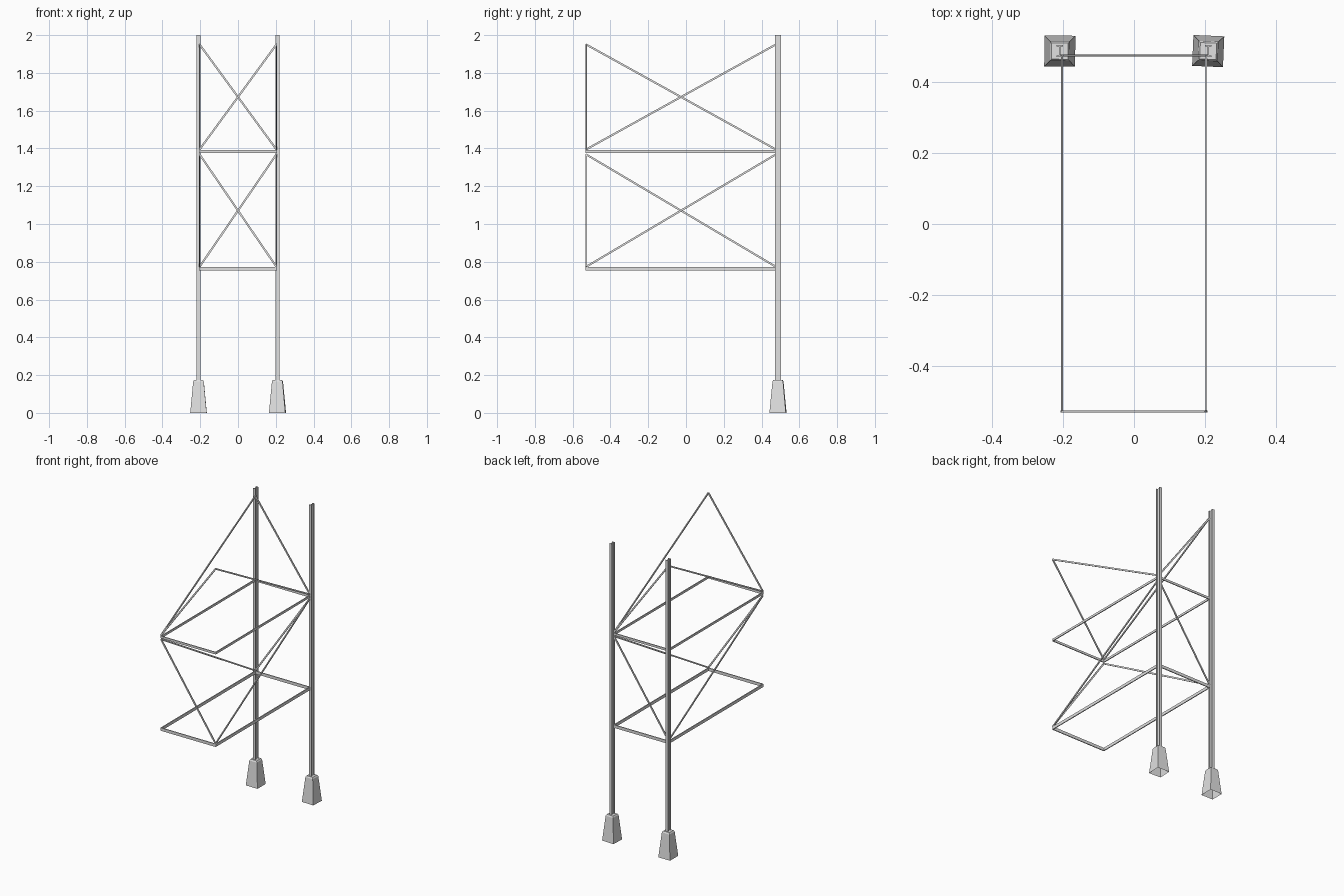
import bpy
import bmesh
import math
from mathutils import Vector, Matrix

cube = bpy.data.objects.get("Cube")
if cube:
    bpy.data.objects.remove(cube, do_unlink=True)

steel = bpy.data.materials.new("galvanised_grey")
steel.use_nodes = True
grey = (0.75, 0.75, 0.75, 1)
steel.diffuse_color = grey
steel.node_tree.nodes["Principled BSDF"].inputs["Base Color"].default_value = grey

X, FRONT, BACK = 0.203, -0.528, 0.475      # frame corners
LOW, MID, TOP = 0.763, 1.383, 1.95         # frame levels
POST_X, POST_Y = 0.209, 0.487


def add_object(name, bm):
    bmesh.ops.recalc_face_normals(bm, faces=bm.faces)
    mesh = bpy.data.meshes.new(name)
    bm.to_mesh(mesh)
    bm.free()
    mesh.materials.append(steel)
    obj = bpy.data.objects.new(name, mesh)
    bpy.context.collection.objects.link(obj)
    return obj


def add_bar(name, start, end, depth, thickness):
    """Flat bar between two points, its depth standing in the vertical plane."""
    a, b = Vector(start), Vector(end)
    along = (b - a).normalized()
    side = along.cross(Vector((0, 0, 1))).normalized()
    up = side.cross(along)
    frame = Matrix((along, side, up)).transposed().to_4x4()
    frame.translation = (a + b) / 2
    size = Matrix.Diagonal(((b - a).length, thickness, depth, 1))
    bm = bmesh.new()
    bmesh.ops.create_cube(bm, size=1, matrix=frame @ size)
    add_object(name, bm)


def add_post(name, x):
    """I-section column, web running front to back."""
    w, d, web, flange = 0.0095, 0.0165, 0.002, 0.004
    half = [(w, -d), (w, -d + flange), (web, -d + flange),
            (web, d - flange), (w, d - flange), (w, d)]
    outline = half + [(-px, py) for px, py in reversed(half)]
    bm = bmesh.new()
    face = bm.faces.new([bm.verts.new((x + px, POST_Y + py, 0.16)) for px, py in outline])
    top = bmesh.ops.extrude_face_region(bm, geom=[face])["geom"]
    bmesh.ops.translate(bm, vec=(0, 0, 2 - 0.16),
                        verts=[v for v in top if isinstance(v, bmesh.types.BMVert)])
    add_object(name, bm)


def add_footing(name, x, turn):
    """Tapered footing with a chamfered top and an open underside."""
    bm = bmesh.new()
    rings = []
    for half, z in ((0.0435, 0), (0.028, 0.166), (0.023, 0.175)):
        rings.append([bm.verts.new((half * sx, half * sy, z))
                      for sx, sy in ((-1, -1), (1, -1), (1, 1), (-1, 1))])
    for lower, upper in zip(rings, rings[1:]):
        for i in range(4):
            j = (i + 1) % 4
            bm.faces.new((lower[i], lower[j], upper[j], upper[i]))
    bm.faces.new(rings[-1])
    obj = add_object(name, bm)
    obj.location = (x, POST_Y, 0)
    obj.rotation_euler.z = math.radians(turn)


# Posts and footings
for side, s, turn in (("right", -1, -0.5), ("left", 1, -2.5)):
    add_post(side + "_post", s * POST_X)
    add_footing(side + "_footing", s * POST_X, turn)

# Plan corners
fr, fl = (-X, FRONT), (X, FRONT)
br, bl = (-X, BACK), (X, BACK)
sides = {"front": (fr, fl), "left": (fl, bl), "back": (bl, br), "right": (br, fr)}

# Horizontal frames
for level, z, depth in (("lower", LOW, 0.02), ("middle", MID, 0.015)):
    for side, (a, b) in sides.items():
        add_bar(f"{level}_{side}_beam", (*a, z), (*b, z), depth, 0.006)

# Diagonal braces: all meet at two opposite corners of the middle frame
for side, (a, b) in sides.items():
    hub, tip = (a, b) if a in (fr, bl) else (b, a)
    add_bar(f"upper_{side}_brace", (*hub, MID + 0.012), (*tip, TOP), 0.01, 0.006)
    add_bar(f"lower_{side}_brace", (*hub, MID - 0.015), (*tip, LOW + 0.011), 0.01, 0.006)
